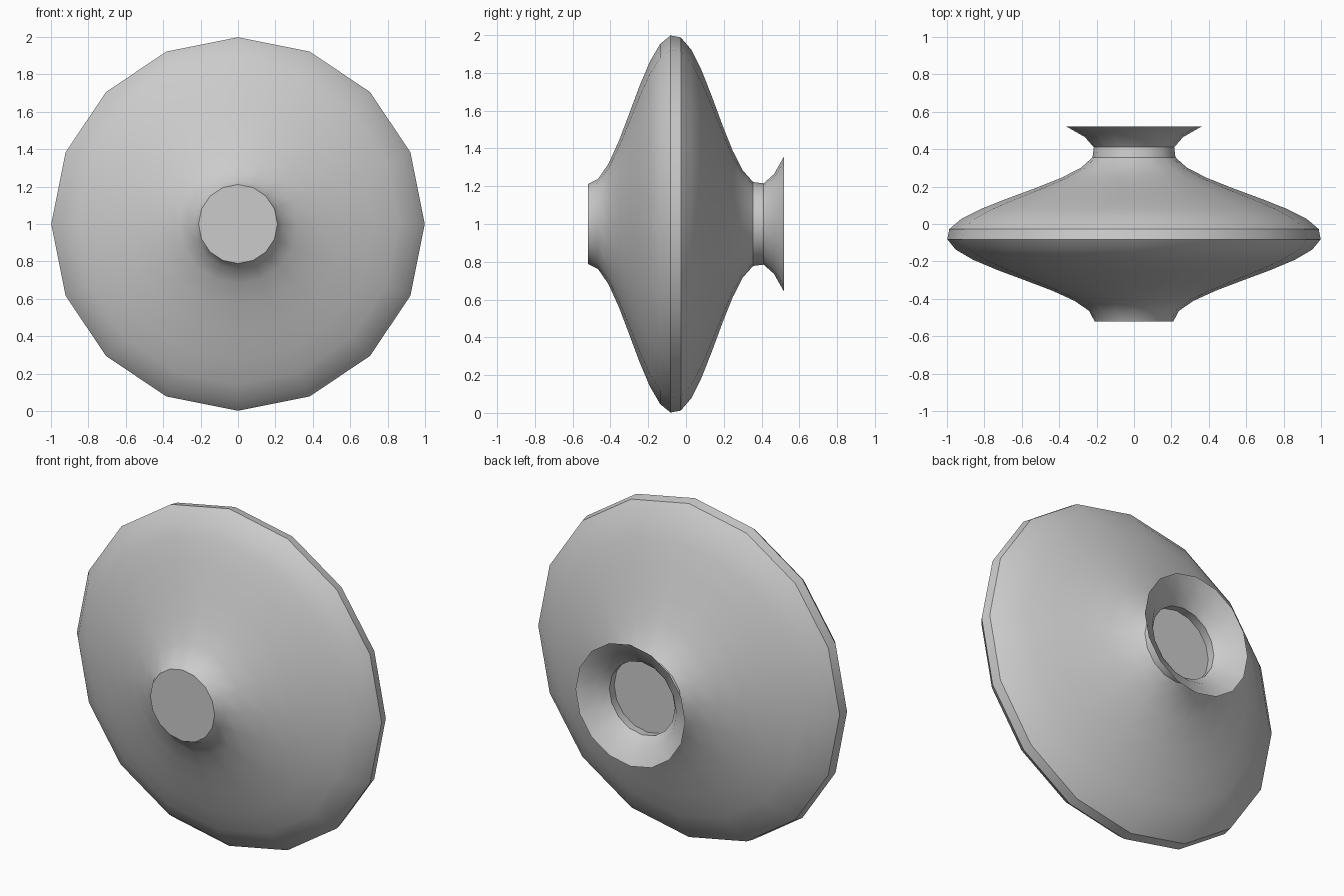
import bpy, bmesh, math

SIDES, RINGS, HALF_DEPTH = 16, 20, 0.52

cube = bpy.data.objects.get("Cube")
if cube:
    bpy.data.objects.remove(cube, do_unlink=True)

grey = bpy.data.materials.new("plain_grey")
grey.use_nodes = True
colour = (0.6, 0.6, 0.6, 1)
grey.diffuse_color = colour
grey.node_tree.nodes["Principled BSDF"].inputs["Base Color"].default_value = colour


def ring_depth(i):
    return -HALF_DEPTH + 2 * HALF_DEPTH * i / (RINGS - 1)


def radius(y):
    # one wave: narrow neck, wide disc, narrow neck, flare
    return 0.606 + 0.395 * math.cos((y + 0.065) * math.pi / 0.455)


def lathe(name, first, last, capped):
    """Turn rings first..last of the wave about the y axis."""
    bm = bmesh.new()
    rings = []
    for i in range(first, last + 1):
        y = ring_depth(i)
        r = radius(y)
        angles = [math.tau * s / SIDES for s in range(SIDES)]
        rings.append([bm.verts.new((r * math.sin(a), y, 1 + r * math.cos(a))) for a in angles])
    for near, far in zip(rings, rings[1:]):
        for s in range(SIDES):
            t = (s + 1) % SIDES
            bm.faces.new((near[s], far[s], far[t], near[t]))
    if capped:
        bm.faces.new(rings[0])
        bm.faces.new(reversed(rings[-1]))
        bmesh.ops.recalc_face_normals(bm, faces=bm.faces)
    mesh = bpy.data.meshes.new(name)
    bm.to_mesh(mesh)
    bm.free()
    mesh.materials.append(grey)
    obj = bpy.data.objects.new(name, mesh)
    bpy.context.collection.objects.link(obj)
    bpy.ops.object.select_all(action="DESELECT")
    obj.select_set(True)
    bpy.context.view_layer.objects.active = obj
    bpy.ops.object.shade_smooth_by_angle(angle=math.radians(30))
    return obj


NECK = RINGS - 4  # ring where the closed body meets the open collar
lathe("disc_body", 0, NECK, True)
lathe("flared_collar", NECK, RINGS - 1, False)
